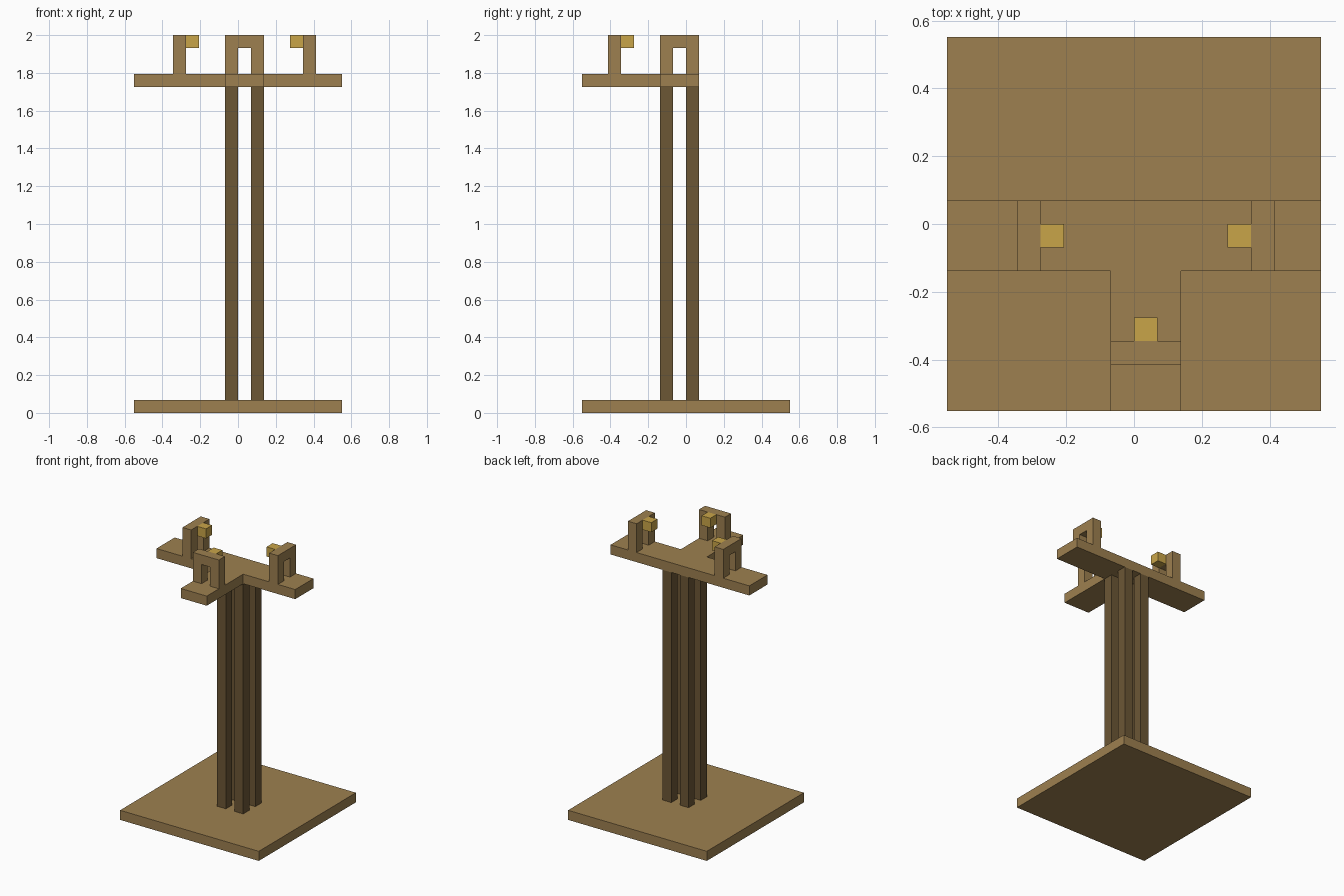
import bpy
import bmesh
from mathutils import Vector

U = 2 / 29  # one block of the modelling grid

cube = bpy.data.objects.get("Cube")
if cube:
    bpy.data.objects.remove(cube, do_unlink=True)


def material(name, color):
    mat = bpy.data.materials.new(name)
    mat.use_nodes = True
    mat.diffuse_color = (*color, 1)
    bsdf = next(n for n in mat.node_tree.nodes if n.type == 'BSDF_PRINCIPLED')
    bsdf.inputs["Base Color"].default_value = (*color, 1)
    return mat


plank = material("plank_brown", (0.337, 0.216, 0.080))
timber = material("dark_timber", (0.150, 0.095, 0.036))
gold = material("gold", (0.584, 0.376, 0.066))


def prism(name, mat, outline, sweep):
    """Sweep a flat outline, given in grid blocks, along a vector."""
    bm = bmesh.new()
    face = bm.faces.new([bm.verts.new(Vector(p) * U) for p in outline])
    result = bmesh.ops.extrude_face_region(bm, geom=[face], use_keep_orig=True)
    moved = [g for g in result["geom"] if isinstance(g, bmesh.types.BMVert)]
    bmesh.ops.translate(bm, verts=moved, vec=Vector(sweep) * U)
    bmesh.ops.recalc_face_normals(bm, faces=bm.faces)
    mesh = bpy.data.meshes.new(name)
    bm.to_mesh(mesh)
    bm.free()
    mesh.materials.append(mat)
    obj = bpy.data.objects.new(name, mesh)
    bpy.context.scene.collection.objects.link(obj)
    return obj


def box(name, mat, corner, size):
    x, y, z = corner
    w, d, h = size
    outline = [(x, y, z), (x + w, y, z), (x + w, y + d, z), (x, y + d, z)]
    return prism(name, mat, outline, (0, 0, h))


# Square foot
box("base_plate", plank, (-8, -8, 0), (16, 16, 1))

# Column of four separate posts
for side, x in (("right", -1), ("left", 1)):
    for end, y in (("front", -2), ("back", 0)):
        box(f"{end}_{side}_post", timber, (x, y, 1), (1, 1, 24))

# T-shaped shelf
tee = [(-8, 1), (-8, -2), (-1, -2), (-1, -8), (2, -8), (2, -2), (8, -2), (8, 1)]
prism("t_shelf", plank, [(x, y, 25) for x, y in tee], (0, 0, 1))

# Three arches, each with a gold block on its inner side
arch = [(0, 0), (1, 0), (1, 2), (2, 2), (2, 0), (3, 0), (3, 3), (0, 3)]
prism("front_arch", plank, [(a - 1, -6, 26 + z) for a, z in arch], (0, 1, 0))
box("front_gold_block", gold, (0, -5, 28), (1, 1, 1))
for side, x, inner in (("right", -5, 1), ("left", 5, -1)):
    prism(f"{side}_arch", plank, [(x, a - 2, 26 + z) for a, z in arch], (1, 0, 0))
    box(f"{side}_gold_block", gold, (x + inner, -1, 28), (1, 1, 1))
